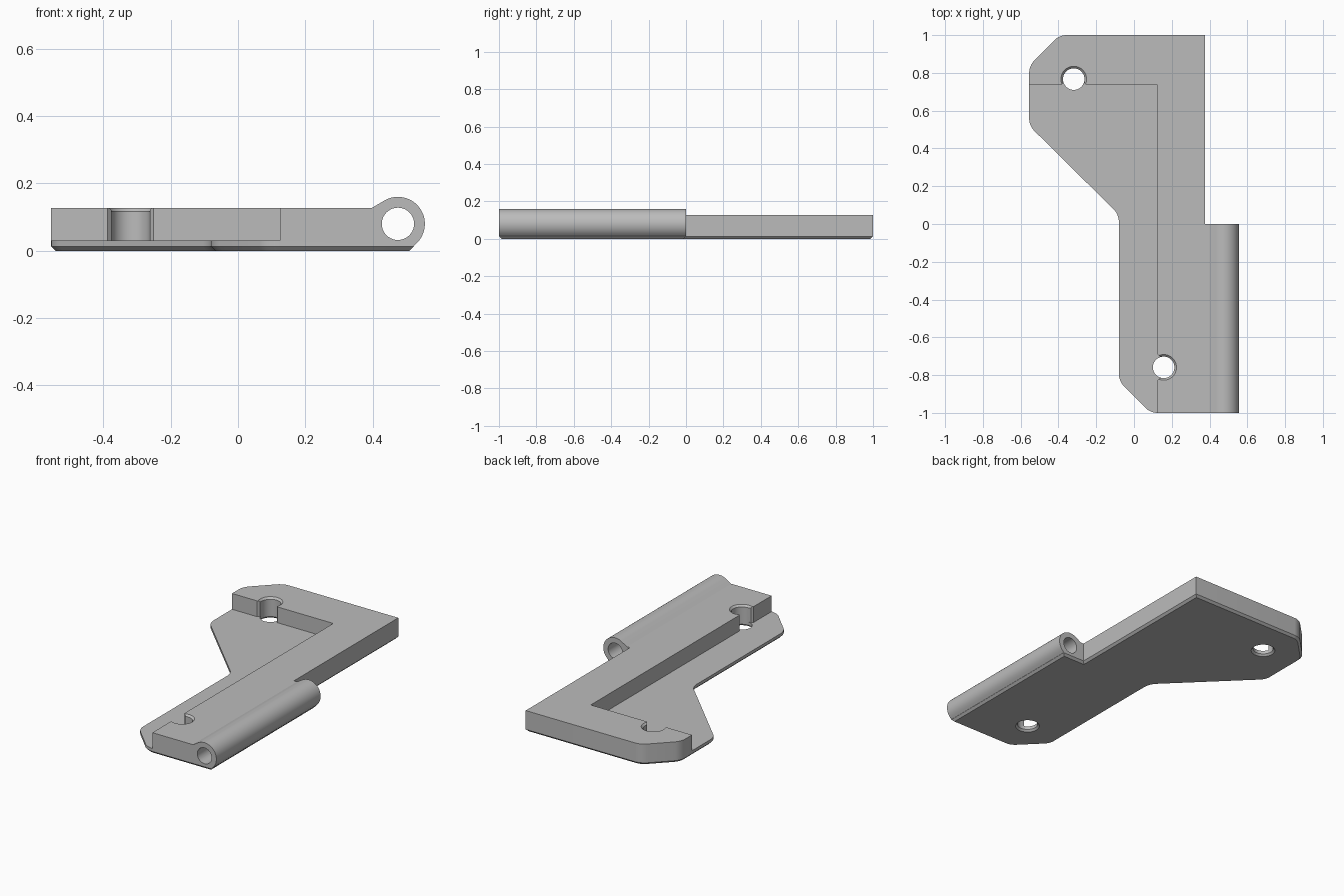
import bpy, bmesh
from math import cos, sin, radians, pi
from mathutils import Matrix, Vector

cube = bpy.data.objects.get("Cube")
if cube:
    bpy.data.objects.remove(cube, do_unlink=True)

TOP, FLOOR, CHAMFER = 0.127, 0.031, 0.013
BORE = 0.057

grey = bpy.data.materials.new("light grey")
grey.use_nodes = True
colour = (0.5, 0.5, 0.5, 1)
grey.diffuse_color = colour
grey.node_tree.nodes["Principled BSDF"].inputs["Base Color"].default_value = colour


def make_object(name, bm):
    bmesh.ops.recalc_face_normals(bm, faces=bm.faces)
    mesh = bpy.data.meshes.new(name)
    bm.to_mesh(mesh)
    bm.free()
    mesh.materials.append(grey)
    obj = bpy.data.objects.new(name, mesh)
    bpy.context.collection.objects.link(obj)
    return obj


def prism(points, direction):
    """Extrude a closed loop of 3D points along a direction."""
    bm = bmesh.new()
    face = bm.faces.new([bm.verts.new(p) for p in points])
    new = bmesh.ops.extrude_face_region(bm, geom=[face])["geom"]
    moved = [v for v in new if isinstance(v, bmesh.types.BMVert)]
    bmesh.ops.translate(bm, vec=Vector(direction), verts=moved)
    return bm


def combine(target, tool, operation):
    mod = target.modifiers.new(operation, "BOOLEAN")
    mod.operation, mod.solver, mod.object = operation, "EXACT", tool
    bpy.context.view_layer.objects.active = target
    bpy.ops.object.modifier_apply(modifier=mod.name)
    bpy.data.objects.remove(tool, do_unlink=True)


# Bracket plate: outline with softened diagonal corners and chamfered underside
sharp = [(0.523, -1), (0.523, 0), (0.376, 0), (0.376, 1)]
soft = [(-0.395, 1), (-0.555, 0.838), (-0.555, 0.52),
        (-0.08, 0.05), (-0.08, -0.832), (0.087, -1)]
bm = prism([(x, y, 0) for x, y in sharp + soft], (0, 0, TOP))
corners = [e for e in bm.edges
           if (e.verts[0].co - e.verts[1].co).xy.length < 1e-5
           and any((e.verts[0].co.xy - Vector(p)).length < 1e-4 for p in soft)]
bmesh.ops.bevel(bm, geom=corners, offset=0.035, segments=5, profile=0.5, affect="EDGES")
underside = [e for e in bm.edges if all(v.co.z < 1e-5 for v in e.verts)]
bmesh.ops.bevel(bm, geom=underside, offset=CHAMFER, segments=1, affect="EDGES")
bracket = make_object("hinge_bracket", bm)

# Stepped pocket leaving a raised L-shaped rib
pocket = [(0.125, -1.2), (0.125, 0.735), (-0.8, 0.735), (-0.8, -1.2)]
combine(bracket, make_object("pocket_cutter",
        prism([(x, y, FLOOR) for x, y in pocket], (0, 0, 0.3))), "DIFFERENCE")

# Hinge barrel with its tangent fillet wedge
cx, cz, radius = 0.475, 0.08, 0.08
arc = [radians(120 - 165 * i / 32) for i in range(33)]
section = [(0.397, TOP)] + [(cx + radius * cos(a), cz + radius * sin(a)) for a in arc]
section += [(0.5225, 0.0139), (0.5, 0.03), (0.397, 0.06)]
combine(bracket, make_object("barrel",
        prism([(x, -1, z) for x, z in section], (0, 1, 0))), "UNION")

# Pin hole along the barrel
ring = [2 * pi * i / 40 for i in range(40)]
combine(bracket, make_object("pin_cutter",
        prism([(cx + 0.048 * cos(a), -1.1, cz + 0.048 * sin(a)) for a in ring],
              (0, 1.2, 0))), "DIFFERENCE")


def screw_hole(x, y, angle):
    """Chamfered bore with a flared notch opening into the pocket."""
    place = Matrix.Translation((x, y, 0)) @ Matrix.Rotation(angle, 4, "Z")
    bm = bmesh.new()
    flare = BORE + 0.022
    levels = [(flare, -0.011), (BORE, 0.011), (BORE, TOP - 0.011), (flare, TOP + 0.011)]
    rows = [[bm.verts.new((r * cos(a), r * sin(a), z)) for a in ring] for r, z in levels]
    for low, high in zip(rows, rows[1:]):
        for i in range(len(ring)):
            j = (i + 1) % len(ring)
            bm.faces.new((low[i], low[j], high[j], high[i]))
    bm.faces.new(rows[0])
    bm.faces.new(rows[-1])
    bm.transform(place)
    combine(bracket, make_object("bore_cutter", bm), "DIFFERENCE")
    half = [(BORE, 0), (BORE, -0.021), (BORE + 0.011, -0.032), (BORE + 0.011, -0.06)]
    notch = half + [(-px, py) for px, py in reversed(half)]
    bm = prism([(px, py, FLOOR) for px, py in notch], (0, 0, 0.3))
    bm.transform(place)
    combine(bracket, make_object("notch_cutter", bm), "DIFFERENCE")


screw_hole(-0.319, 0.767, 0)
screw_hole(0.157, -0.759, -pi / 2)

# Smooth the round surfaces, keep the machined edges crisp
bpy.ops.object.select_all(action="DESELECT")
bracket.select_set(True)
bpy.context.view_layer.objects.active = bracket
bpy.ops.object.shade_smooth_by_angle(angle=radians(25))
